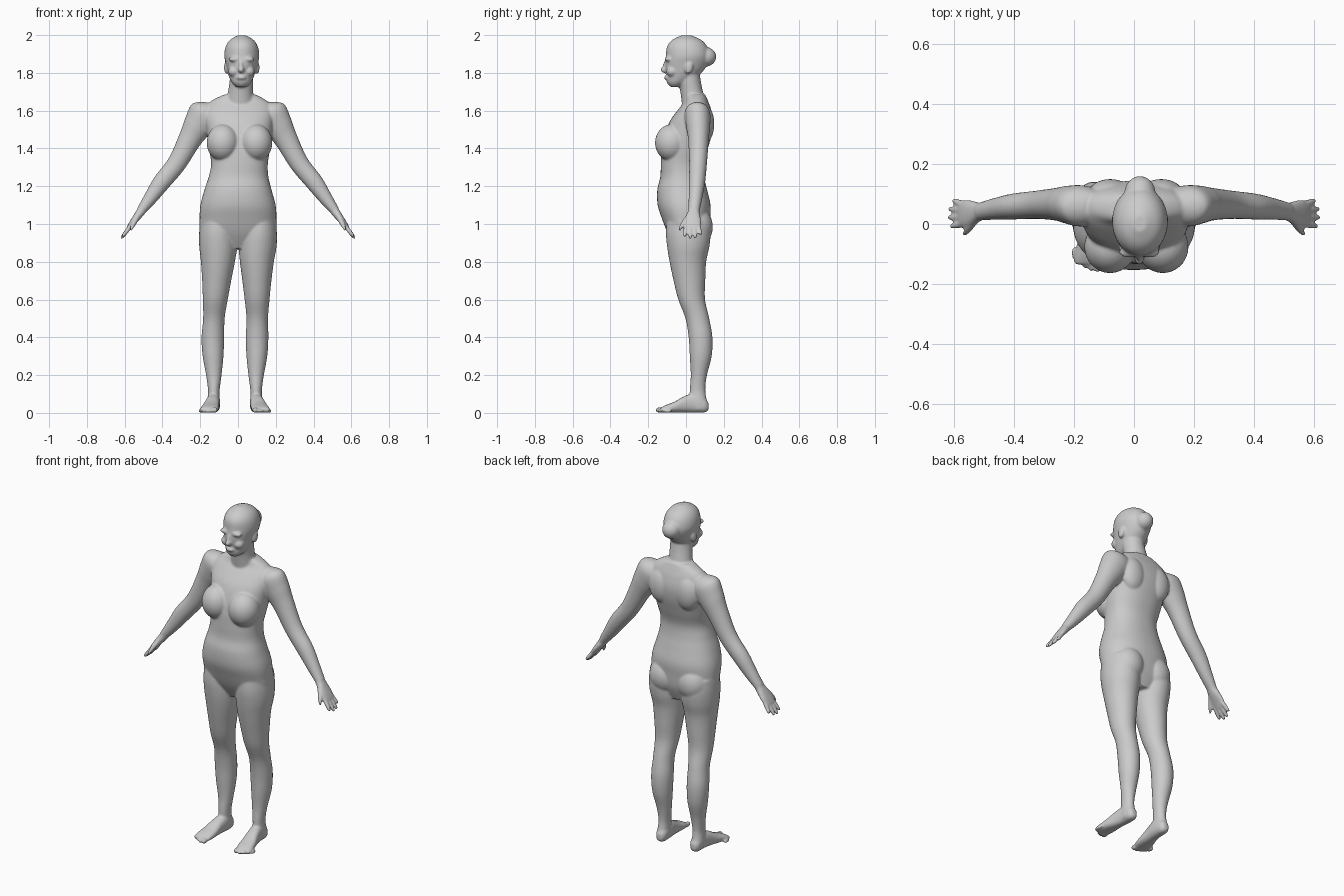
import bpy, bmesh, math
from mathutils import Vector, Matrix

bm = bmesh.new()
X, Y, Z = Vector((1, 0, 0)), Vector((0, 1, 0)), Vector((0, 0, 1))


def spline(p0, p1, p2, p3, t):
    return [0.5 * (2 * b + (c - a) * t + (2 * a - 5 * b + 4 * c - d) * t * t
                   + (3 * b - a - 3 * c + d) * t ** 3)
            for a, b, c, d in zip(p0, p1, p2, p3)]


def loft(stations, u, v, n=2.0, sides=32, steps=5):
    """Closed skin over smooth rings; station = centre x, y, z, radius along u, radius along v."""
    s = [stations[0]] + list(stations) + [stations[-1]]
    path = [spline(*s[i:i + 4], k / steps) for i in range(len(s) - 3) for k in range(steps)]
    path.append(stations[-1])
    rings = []
    for x, y, z, a, b in path:
        ring = []
        for k in range(sides):
            t = 2 * math.pi * k / sides
            c, q = math.cos(t), math.sin(t)
            c = math.copysign(abs(c) ** (2 / n), c)
            q = math.copysign(abs(q) ** (2 / n), q)
            ring.append(bm.verts.new(Vector((x, y, z)) + u * (a * c) + v * (b * q)))
        rings.append(ring)
    for r0, r1 in zip(rings, rings[1:]):
        for k in range(sides):
            j = (k + 1) % sides
            bm.faces.new((r0[k], r0[j], r1[j], r1[k]))
    bm.faces.new(rings[0])
    bm.faces.new(rings[-1])


def ball(c, r, tilt=0.0):
    m = Matrix.Translation(c) @ Matrix.Rotation(tilt, 4, 'X') @ Matrix.Diagonal((*r, 1))
    bmesh.ops.create_uvsphere(bm, u_segments=32, v_segments=20, radius=1, matrix=m)


# torso
loft([(0, .02, .87, .10, .07), (0, .012, .95, .195, .108), (0, 0, 1.03, .203, .128),
      (0, -.01, 1.10, .199, .140), (0, -.02, 1.18, .178, .132), (.003, -.02, 1.25, .158, .116),
      (.008, -.020, 1.32, .150, .113), (.008, -.006, 1.40, .162, .122), (.008, .014, 1.48, .172, .124),
      (.005, .031, 1.55, .182, .113), (.005, .047, 1.61, .180, .085), (.006, .055, 1.65, .150, .062),
      (.010, .050, 1.685, .085, .052)], X, Y, n=2.25, sides=48)

# neck
loft([(.01, .045, 1.62, .078, .065), (.013, .03, 1.70, .066, .060),
      (.018, .018, 1.76, .062, .060), (.02, .01, 1.82, .06, .06)], X, Y)

# head
loft([(.018, -.058, 1.725, .026, .022), (.018, -.045, 1.748, .050, .056), (.018, -.016, 1.79, .070, .088),
      (.02, 0, 1.84, .082, .112), (.02, .009, 1.89, .093, .116), (.02, .006, 1.94, .085, .106),
      (.02, .004, 1.975, .062, .076), (.02, .002, 1.998, .022, .028)], X, Y)

# hair bun, nose, mouth, chin
ball((.02, .102, 1.885), (.052, .058, .052))
ball((.017, -.112, 1.817), (.016, .024, .018))
ball((.017, -.107, 1.842), (.010, .015, .034), -.25)
ball((.017, -.098, 1.775), (.027, .018, .013))
ball((.018, -.072, 1.742), (.026, .022, .018))

for s in (-1, 1):
    # ear, brow, cheek
    ball((.02 + s * .082, .015, 1.828), (.012, .022, .034), -.2)
    ball((.018 + s * .034, -.094, 1.872), (.034, .018, .014))
    ball((.018 + s * .040, -.074, 1.808), (.030, .030, .028))
    # chest, shoulder blade, buttock
    ball((.008 + s * .088, -.076, 1.43), (.086, .088, .098))
    ball((.006 + s * .085, .098, 1.53), (.075, .052, .10))
    ball((s * .092, .055, .985), (.092, .087, .105))

    # leg: the left one stands slightly further out
    def shift(z):
        return 0.032 * min(1, max(0, (.9 - z) / .5)) if s < 0 else 0
    leg = [(.105, .01, 1.02, .095, .112), (.107, .012, .95, .099, .118), (.104, .012, .88, .100, .112),
           (.100, .010, .80, .090, .097), (.100, .018, .70, .077, .084), (.101, .030, .60, .066, .071),
           (.102, .060, .50, .057, .063), (.101, .077, .40, .060, .063), (.100, .078, .30, .055, .058),
           (.096, .068, .20, .041, .043), (.096, .061, .12, .031, .041), (.098, .066, .06, .033, .045),
           (.099, .068, .02, .030, .042)]
    loft([(s * (x + shift(z)), y, z, a, b) for x, y, z, a, b in leg], X, Y)
    ball((s * (.100 + shift(.55)), .018, .55), (.040, .034, .045))

    # foot and toes
    foot = [(.096, .119, .034, .016, .020), (.096, .095, .042, .031, .040), (.097, .04, .052, .035, .050),
            (.104, -.01, .045, .038, .043), (.112, -.06, .031, .045, .029), (.119, -.11, .021, .048, .019),
            (.123, -.135, .015, .043, .012)]
    dx = shift(0)
    loft([(s * (x + dx), y, z, a, b) for x, y, z, a, b in foot], X, Z, n=2.4)
    for k in range(5):
        r = .015 if k == 0 else .010
        ball((s * (.090 + dx + k * .0185 + (k > 0) * .003), -.140 + .006 * k * k * .45, r),
             (r * .95, .022, r))

    # arm
    u = Vector((.8 * s, 0, .6))
    arm = [(.125, .06, 1.615, .05, .045), (.170, .06, 1.585, .088, .068), (.215, .064, 1.52, .078, .064),
           (.255, .066, 1.45, .063, .055), (.325, .064, 1.32, .051, .047), (.405, .058, 1.22, .047, .043),
           (.465, .050, 1.135, .036, .036), (.513, .042, 1.07, .025, .030)]
    loft([(s * x, y, z, a, b) for x, y, z, a, b in arm], u, Y)

    # hand, fingers, thumb
    hand = [(.500, .044, 1.088, .025, .029), (.517, .040, 1.062, .023, .031), (.537, .036, 1.035, .020, .041),
            (.560, .034, 1.005, .016, .046), (.579, .034, .977, .012, .043)]
    loft([(s * x, y, z, a, b) for x, y, z, a, b in hand], u, Y, n=2.3)
    for y0, y1, reach in ((.001, -.008, .85), (.023, .022, 1.0), (.045, .050, .95), (.066, .078, .7)):
        tip = [(.568 + .052 * reach * t, y0 + (y1 - y0) * t, .99 - .068 * reach * t, r, r)
               for t, r in ((0, .012), (.5, .0115), (.85, .0095), (1, .005))]
        loft([(s * x, y, z, a, b) for x, y, z, a, b in tip], u, Y, sides=14)
    thumb = [(.525, .020, 1.050, .015, .016), (.545, -.006, 1.015, .014, .015),
             (.560, -.026, .985, .011, .011), (.568, -.035, .965, .005, .005)]
    loft([(s * x, y, z, a, b) for x, y, z, a, b in thumb], u, Y, sides=14)

# fuse every form into one smooth skin
bmesh.ops.recalc_face_normals(bm, faces=bm.faces)
mesh = bpy.data.meshes.new("body")
bm.to_mesh(mesh)
bm.free()
body = bpy.data.objects.new("body", mesh)
bpy.context.collection.objects.link(body)
bpy.context.view_layer.objects.active = body
body.select_set(True)
remesh = body.modifiers.new("fuse", 'REMESH')
remesh.mode = 'VOXEL'
remesh.voxel_size = 0.006
remesh.use_smooth_shade = True
smooth = body.modifiers.new("soften", 'SMOOTH')
smooth.factor = 0.5
smooth.iterations = 5
for name in ("fuse", "soften"):
    bpy.ops.object.modifier_apply(modifier=name)
bpy.ops.object.shade_smooth()
